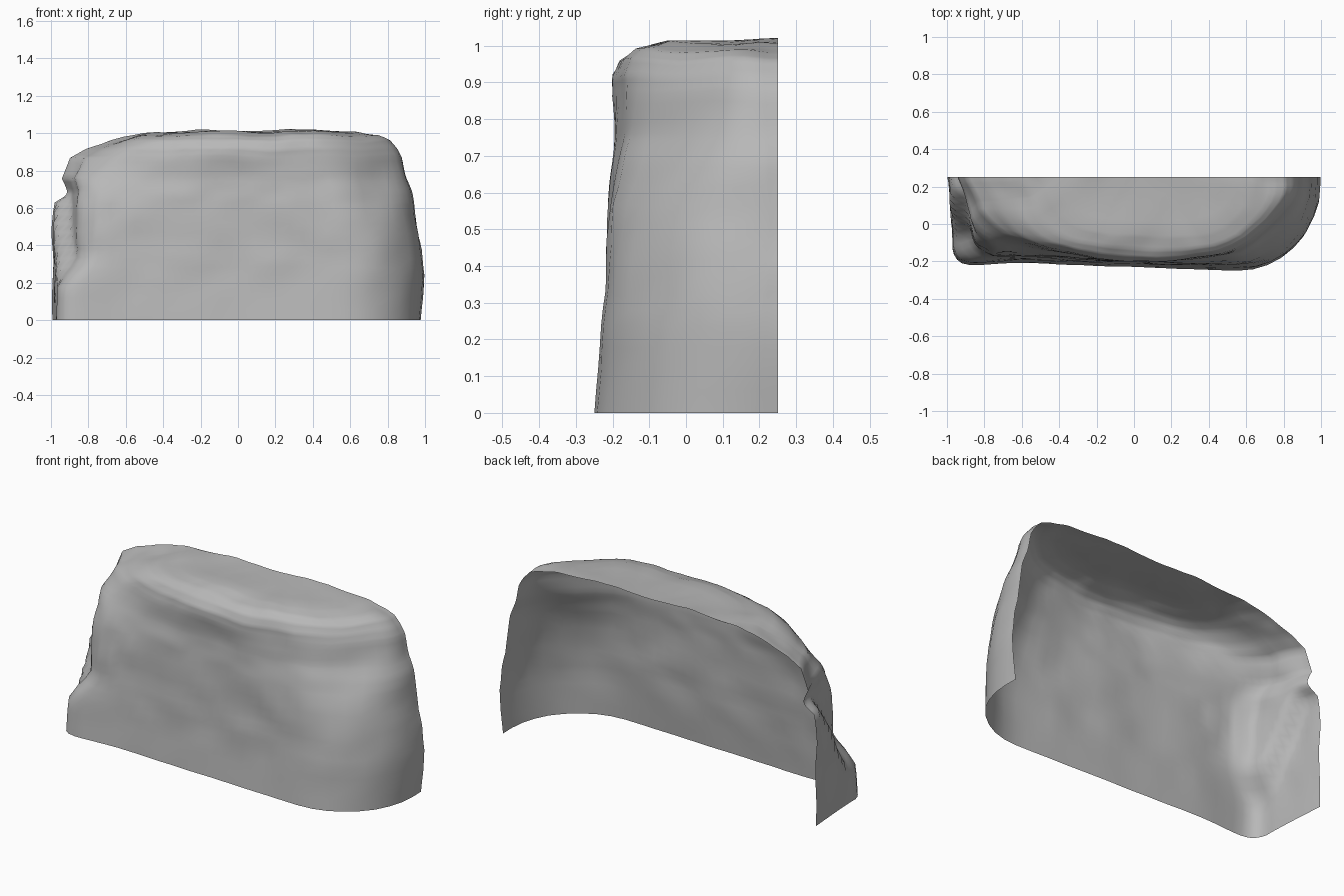
import bpy
import bmesh
from math import sin, cos, pi, exp
from mathutils import Vector, noise

cube = bpy.data.objects.get("Cube")
if cube:
    bpy.data.objects.remove(cube, do_unlink=True)

BACK = 0.25
STEPS = 4

# Cross-sections: height, left x, right x, front y, left radius, right radius
SECTIONS = [
    (0.00, -0.93, 0.975, -0.227, 0.12, 0.42),
    (0.24, -0.93, 1.00, -0.205, 0.12, 0.43),
    (0.42, -0.93, 0.975, -0.195, 0.12, 0.43),
    (0.62, -0.925, 0.94, -0.19, 0.12, 0.43),
    (0.69, -0.92, 0.925, -0.19, 0.13, 0.42),
    (0.76, -0.945, 0.90, -0.19, 0.15, 0.41),
    (0.87, -0.90, 0.875, -0.20, 0.20, 0.39),
    (0.915, -0.81, 0.85, -0.198, 0.22, 0.38),
    (0.96, -0.69, 0.815, -0.175, 0.25, 0.36),
    (0.985, -0.60, 0.76, -0.14, 0.25, 0.33),
    (1.005, -0.50, 0.63, -0.06, 0.25, 0.28),
    (1.015, -0.30, 0.40, BACK, 0.25, 0.25),
]

# Hollows in the front: x, z, width, height, depth
DENTS = [
    (-0.80, 0.50, 0.05, 0.17, 0.03),
    (-0.67, 0.57, 0.04, 0.06, 0.02),
    (0.73, 0.70, 0.09, 0.18, 0.04),
]


def smooth(t):
    t = max(0, min(1, t))
    return t * t * (3 - 2 * t)


def plan(section):
    """Open rounded outline from the back left, round the front, to the back right."""
    z, left, right, front, r_left, r_right = section
    depth = BACK - front
    slant = 0.05 * depth
    y_left, y_right = front + slant, front - slant
    ry_left = min(r_left, BACK - y_left)
    ry_right = min(r_right, BACK - y_right)
    inset = left + 0.15 * depth
    pts = []
    for i in range(10):
        t = i / 10
        pts.append((left + (inset - left) * t, BACK + (y_left + ry_left - BACK) * t))
    for i in range(7):
        a = pi / 2 * i / 6
        pts.append((inset + r_left * (1 - cos(a)), y_left + ry_left * (1 - sin(a))))
    x0, x1 = inset + r_left, right - r_right
    for i in range(1, 20):
        t = i / 20
        pts.append((x0 + (x1 - x0) * t, y_left + (y_right - y_left) * t))
    for i in range(9):
        a = pi / 2 * i / 8
        pts.append((x1 + r_right * sin(a), y_right + ry_right * (1 - cos(a))))
    for i in range(1, 4):
        start = y_right + ry_right
        pts.append((right, start + (BACK - start) * i / 3))
    # The upper rim bows back towards both ends
    bow = 0.19 * smooth((z - 0.53) / 0.42)
    return [Vector((x, y + bow * (x / 0.8) ** 2 * (BACK - y) / 0.45, z)) for x, y in pts]


def add_ledge(p):
    """Push the foot of the left end outwards, under a ledge that falls to the front."""
    ledge = 0.26 + 0.38 * smooth((p.y + 0.1) / 0.3)
    ahead = (BACK - p.y) / 0.45
    spread = 0.07 + 0.12 * smooth(ahead * 2)
    under = smooth((ledge - p.z) / spread + 0.5) * smooth((-0.62 - p.x) / 0.2)
    return p + Vector((-0.065 - 0.06 * ahead, -0.025 * ahead, 0)) * under


def weather(p):
    """Roughen a point, keeping the base and the open back flat."""
    amount = 0.3 + 0.7 * smooth(p.z * 3)
    rough = noise.noise_vector(p * 4) * 0.013 + noise.noise_vector(p * 9) * 0.007
    q = add_ledge(p) + rough * amount
    for x, z, w, h, depth in DENTS:
        if p.y < 0.1:
            q.y += depth * exp(-((p.x - x) / w) ** 2 - ((p.z - z) / h) ** 2)
    q.x = max(-1, min(1, q.x))
    q.y = BACK if p.y > BACK - 0.001 else max(-BACK, min(BACK, q.y))
    q.z = 0 if p.z < 0.001 else q.z
    return q


# Rock shell, open at the back and underneath
bm = bmesh.new()
rows = []
for lower, upper in zip(SECTIONS, SECTIONS[1:]):
    for s in range(STEPS):
        t = s / STEPS
        rows.append([a + (b - a) * t for a, b in zip(lower, upper)])
rows.append(SECTIONS[-1])
grid = [[bm.verts.new(weather(p)) for p in plan(row)] for row in rows]
for low, high in zip(grid, grid[1:]):
    for i in range(len(low) - 1):
        bm.faces.new((low[i], low[i + 1], high[i + 1], high[i]))
bmesh.ops.remove_doubles(bm, verts=bm.verts, dist=0.0005)

mesh = bpy.data.meshes.new("rock_wall")
bm.to_mesh(mesh)
bm.free()
rock = bpy.data.objects.new("rock_wall", mesh)
bpy.context.collection.objects.link(rock)

# Plain grey stone
stone = bpy.data.materials.new("grey_stone")
stone.use_nodes = True
grey = (0.48, 0.48, 0.48, 1)
stone.diffuse_color = grey
stone.node_tree.nodes["Principled BSDF"].inputs["Base Color"].default_value = grey
mesh.materials.append(stone)

bpy.ops.object.select_all(action="DESELECT")
rock.select_set(True)
bpy.context.view_layer.objects.active = rock
bpy.ops.object.shade_smooth_by_angle(angle=pi / 3)
